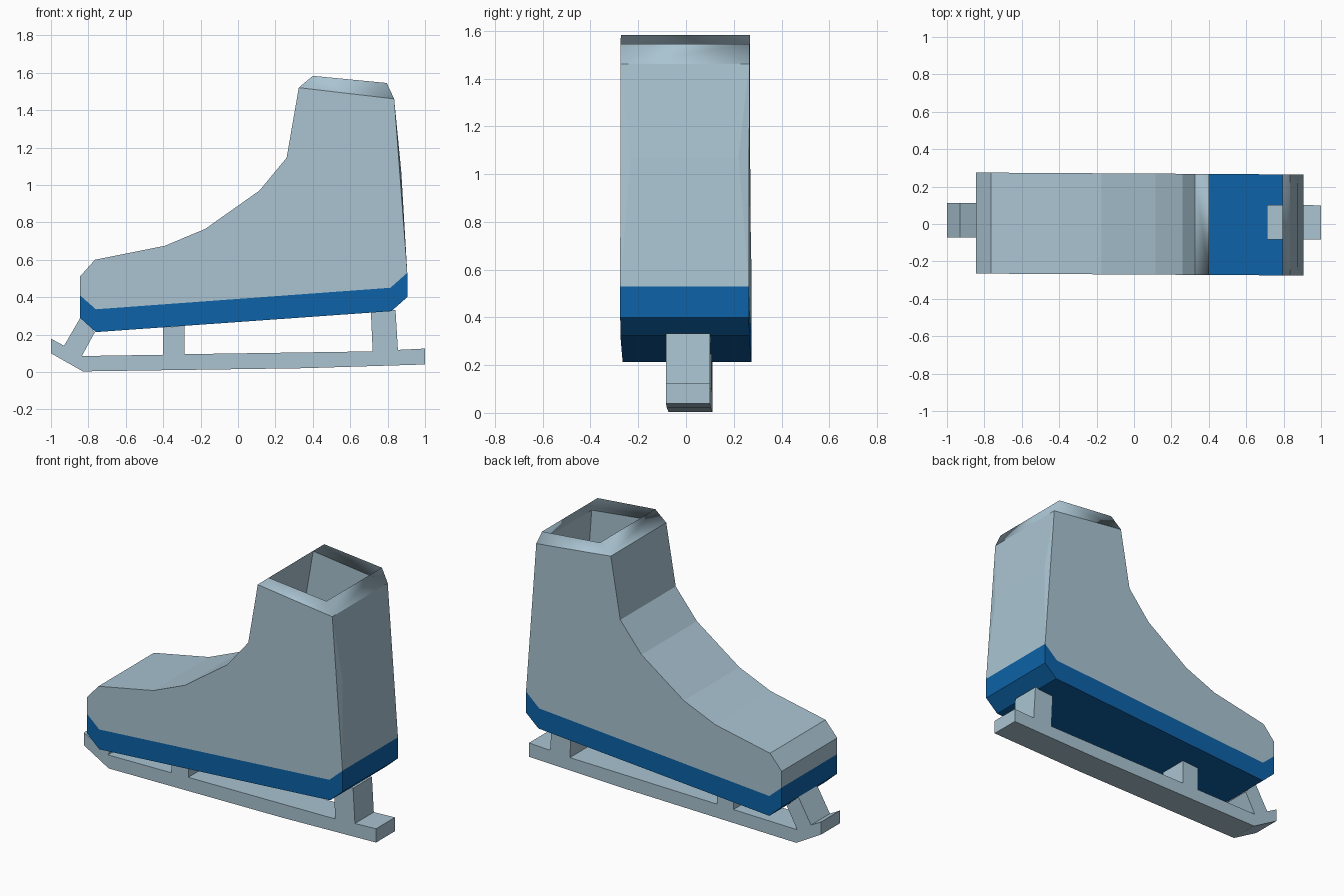
import bpy, bmesh

old = bpy.data.objects.get("Cube")
if old:
    bpy.data.objects.remove(old, do_unlink=True)


def material(name, rgb):
    m = bpy.data.materials.new(name)
    m.use_nodes = True
    m.diffuse_color = (*rgb, 1)
    m.node_tree.nodes["Principled BSDF"].inputs["Base Color"].default_value = (*rgb, 1)
    return m


ice_grey = material("ice grey", (0.40, 0.55, 0.64))
deep_blue = material("deep blue", (0.004, 0.122, 0.39))


def shell(name, path, mat, half, sides, gaps=(), centre=0.0, pinch=None, rim=()):
    """Sweep an x-z outline across y; sides lists the index loops of the flanks.
    Loops run counter-clockwise seen from the front; gaps are open segments."""
    bm = bmesh.new()

    def rail(sign):
        verts = []
        for i, (x, z) in enumerate(path):
            h = pinch[1] if pinch and i == pinch[0] else half
            verts.append(bm.verts.new((x, sign * h + centre - 0.006 * x, z)))
        return verts

    a, b = rail(-1), rail(1)
    n = len(path)
    for i in range(n):
        if i not in gaps:
            j = (i + 1) % n
            f = bm.faces.new((a[i], b[i], b[j], a[j]))
            f.smooth = i in rim
    for loop in sides:
        smooth = bool(rim) and loop == sides[-1]
        for f in (bm.faces.new([a[i] for i in loop]),
                  bm.faces.new([b[i] for i in reversed(loop)])):
            f.smooth = smooth
    # Keep a crisp crease where the soft rim meets the flat boot
    for e in bm.edges:
        if len({f.smooth for f in e.link_faces}) > 1:
            e.smooth = False
    mesh = bpy.data.meshes.new(name)
    bm.to_mesh(mesh)
    bm.free()
    mesh.materials.append(mat)
    obj = bpy.data.objects.new(name, mesh)
    bpy.context.collection.objects.link(obj)
    return obj


# Boot upper: hollow, open at the ankle, pinched halfway up the heel
toe_low, sole_front = (-0.845, 0.41), (-0.76, 0.335)
sole_back, heel_low = (0.815, 0.45), (0.905, 0.53)
boot = [(0.40, 1.583), (0.325, 1.52), (0.26, 1.145), (0.115, 0.97),
        (-0.175, 0.765), (-0.39, 0.675), (-0.765, 0.60), (-0.845, 0.51),
        toe_low, sole_front, sole_back, heel_low,
        (0.873, 1.07), (0.835, 1.46), (0.795, 1.545)]
heel, mid, top, last = 11, 12, 13, 14
shell("boot_upper", boot, ice_grey, 0.27,
      sides=[list(range(1, heel + 1)) + [top], [heel, mid, top], [0, 1, top, last]],
      gaps=(8, 9, 10, last), pinch=(mid, 0.225), rim=(0, top))

# Sole: blue tray closing the underside of the boot
sole = [toe_low, (-0.845, 0.29), (-0.76, 0.213), (0.82, 0.325),
        (0.905, 0.40), heel_low, sole_back, sole_front]
shell("sole", sole, deep_blue, 0.27,
      sides=[[0, 1, 2, 7], [7, 2, 3, 6], [6, 3, 4, 5]], gaps=(5, 6, 7))

# Blade: runner with curled toe and three posts, one solid profile
blade = [(-1, 0.178), (-1, 0.10), (-0.83, 0.003), (0.35, 0.02), (1, 0.04), (1, 0.125),
         (0.855, 0.118), (0.842, 0.332), (0.71, 0.332), (0.72, 0.11),
         (-0.285, 0.095), (-0.285, 0.246), (-0.40, 0.238), (-0.40, 0.092),
         (-0.835, 0.085), (-0.765, 0.213), (-0.84, 0.295), (-0.93, 0.14)]
shell("blade", blade, ice_grey, 0.092, sides=[list(range(len(blade)))], centre=0.014)
